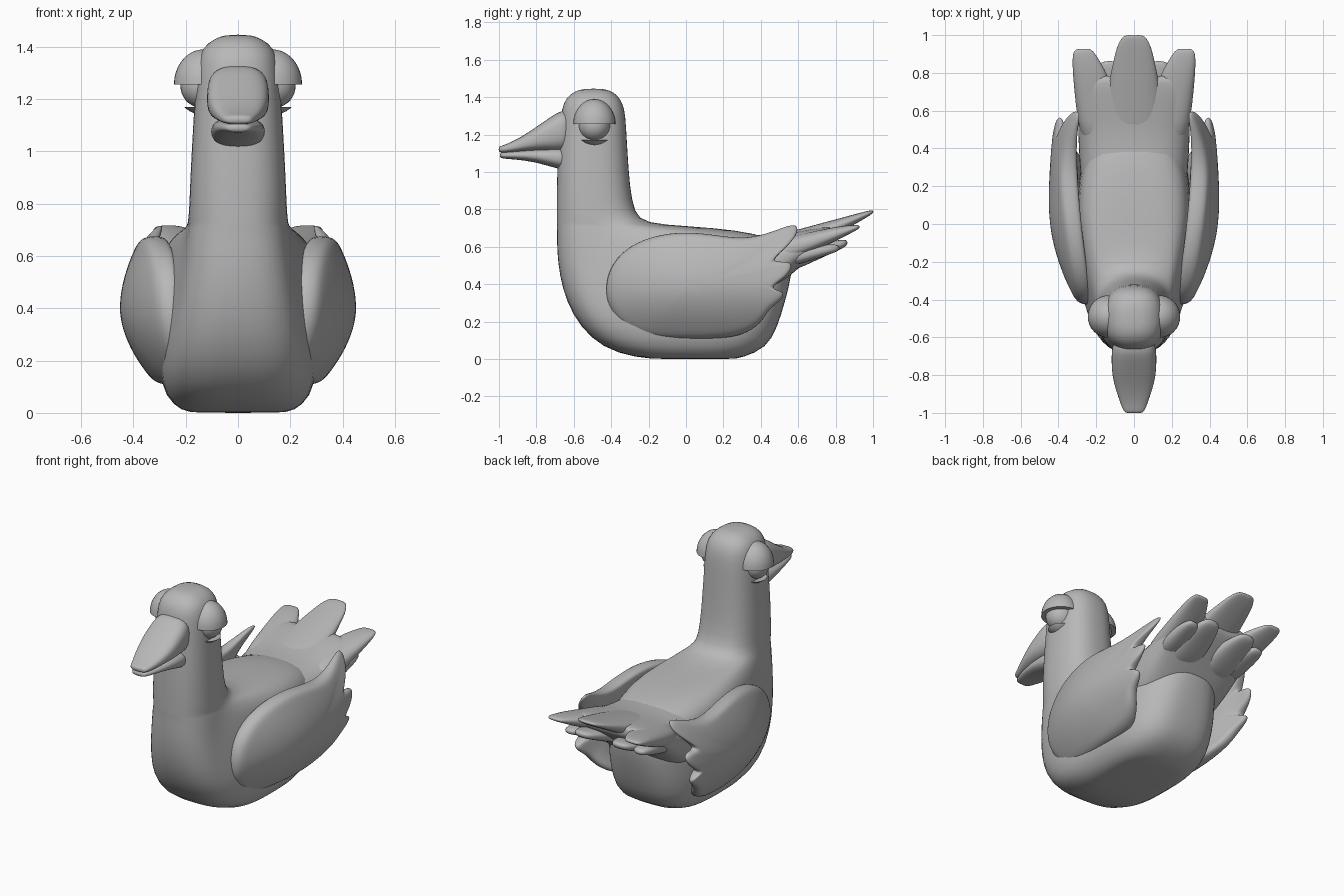
import bpy, bmesh, math
from mathutils import Vector

grey = bpy.data.materials.new("plain grey")
grey.diffuse_color = (0.48, 0.48, 0.48, 1)


def finish(name, bm, mirror=False, subdiv=1):
    bmesh.ops.recalc_face_normals(bm, faces=bm.faces)
    me = bpy.data.meshes.new(name)
    bm.to_mesh(me)
    bm.free()
    ob = bpy.data.objects.new(name, me)
    bpy.context.collection.objects.link(ob)
    me.materials.append(grey)
    me.shade_smooth()
    if mirror:
        ob.modifiers.new("mirror", 'MIRROR').use_mirror_merge = False
    if subdiv:
        s = ob.modifiers.new("smooth", 'SUBSURF')
        s.levels = s.render_levels = subdiv
    return ob


def skin(bm, loops):
    """Bridge equal vertex loops and close both ends."""
    n = len(loops[0])
    for a, b in zip(loops, loops[1:]):
        for i in range(n):
            bm.faces.new((a[i], a[(i + 1) % n], b[(i + 1) % n], b[i]))
    bm.faces.new(loops[0])
    bm.faces.new(loops[-1][::-1])


def loft(name, rings, axis='Y', power=2.5, n=24, mirror=False):
    """Rings: (position, centre x, other centre, half width, half depth[, taper, neck width])."""
    bm = bmesh.new()
    loops = []
    for t, cx, co, a, b, *front in rings:
        p = power(t) if callable(power) else power
        loop = []
        for i in range(n):
            ang = 2 * math.pi * (i + 0.5) / n
            c, s = math.cos(ang), math.sin(ang)
            x = cx + a * math.copysign(abs(c) ** (2 / p), c)
            o = co + b * math.copysign(abs(s) ** (2 / p), s)
            if front:
                # narrow the breast, but never inside the neck running down through it
                x *= 1 - front[0] * min(1, max(0, (0.05 - o) / 0.5))
                d = min(1, abs(o - (co - b + 0.22)) / 0.22)
                neck = front[1] * (1 - d ** 2.5) ** 0.4
                x = math.copysign(max(abs(x), neck), c)
            loop.append(bm.verts.new((x, t, o) if axis == 'Y' else (x, o, t)))
        loops.append(loop)
    skin(bm, loops)
    return finish(name, bm, mirror)


# Body, neck and head: horizontal slices (z, front y, back y, half width, front taper, neck width)
slices = [(0.0, -0.13, 0.25, 0.16, 0, 0), (0.006, -0.27, 0.30, 0.215, 0, 0),
          (0.06, -0.45, 0.435, 0.28, 0, 0),
          (0.17, -0.565, 0.49, 0.305, 0, 0), (0.30, -0.64, 0.53, 0.305, 0.06, 0.25),
          (0.45, -0.68, 0.57, 0.305, 0.12, 0.225), (0.58, -0.692, 0.57, 0.30, 0.18, 0.207),
          (0.65, -0.692, 0.46, 0.28, 0.20, 0.20), (0.69, -0.692, 0.27, 0.24, 0.14, 0.195),
          (0.71, -0.692, 0.02, 0.205, 0.04, 0.192), (0.725, -0.692, -0.22, 0.192, 0, 0),
          (0.78, -0.692, -0.275, 0.187, 0, 0), (0.92, -0.692, -0.30, 0.182, 0, 0),
          (1.10, -0.685, -0.312, 0.172, 0, 0), (1.25, -0.672, -0.32, 0.163, 0, 0),
          (1.34, -0.665, -0.328, 0.156, 0, 0), (1.395, -0.642, -0.352, 0.137, 0, 0),
          (1.43, -0.60, -0.39, 0.093, 0, 0), (1.446, -0.55, -0.44, 0.045, 0, 0)]
loft("body_neck_head", [(z, 0, (f + b) / 2, w, (b - f) / 2, k, nk) for z, f, b, w, k, nk in slices],
     axis='Z', power=lambda z: 3.1 if z < 0.4 else 2.7 if z < 0.5 else 2.5, n=32)

# Beak halves
loft("upper_beak", [(-0.60, 0, 1.225, 0.11, 0.11), (-0.67, 0, 1.22, 0.118, 0.11),
                    (-0.72, 0, 1.203, 0.12, 0.094), (-0.80, 0, 1.177, 0.117, 0.065),
                    (-0.88, 0, 1.148, 0.097, 0.039), (-0.96, 0, 1.125, 0.068, 0.023),
                    (-0.992, 0, 1.121, 0.055, 0.018), (-1.002, 0, 1.121, 0.04, 0.01)], power=2.8)
loft("lower_beak", [(-0.60, 0, 1.07, 0.10, 0.065), (-0.68, 0, 1.073, 0.105, 0.06),
                    (-0.80, 0, 1.09, 0.10, 0.036), (-0.93, 0, 1.09, 0.07, 0.021),
                    (-0.985, 0, 1.089, 0.05, 0.018), (-0.995, 0, 1.089, 0.035, 0.01)], power=2.4)


# Eyes: whole or cut spheres, mirrored
def eye_part(name, x, z, radius, stretch=1.0, cut=None, keep_top=True):
    bm = bmesh.new()
    bmesh.ops.create_uvsphere(bm, u_segments=32, v_segments=18, radius=radius)
    for v in bm.verts:
        v.co = Vector((x + v.co.x, -0.49 + v.co.y, z + v.co.z * stretch))
    if cut is not None:
        r = bmesh.ops.bisect_plane(bm, geom=bm.verts[:] + bm.edges[:] + bm.faces[:],
                                   plane_co=(0, 0, cut), plane_no=(0, 0, 1), dist=1e-5,
                                   clear_inner=keep_top, clear_outer=not keep_top)
        edges = [e for e in r["geom_cut"] if isinstance(e, bmesh.types.BMEdge)]
        bmesh.ops.contextual_create(bm, geom=edges)
    ob = finish(name, bm, mirror=True, subdiv=0)
    bpy.context.view_layer.objects.active = ob
    ob.select_set(True)
    bpy.ops.object.shade_smooth_by_angle(angle=math.radians(40))
    ob.select_set(False)


eye_part("eyeballs", 0.135, 1.25, 0.085)
eye_part("upper_eyelids", 0.132, 1.255, 0.113, 1.19, cut=1.256)
eye_part("lower_eyelids", 0.132, 1.245, 0.106, cut=1.17, keep_top=False)

# Tail root flowing out of the back, and its feathers
loft("tail_root", [(0.0, 0, 0.45, 0.25, 0.20), (0.20, 0, 0.455, 0.28, 0.21),
                   (0.35, 0, 0.47, 0.292, 0.193), (0.47, 0, 0.515, 0.297, 0.15),
                   (0.57, 0, 0.57, 0.298, 0.11), (0.67, 0, 0.62, 0.297, 0.078),
                   (0.75, 0, 0.658, 0.275, 0.052), (0.79, 0, 0.675, 0.22, 0.03)], power=2.7)
loft("middle_tail_feather", [(0.35, 0, 0.54, 0.17, 0.09), (0.55, 0, 0.602, 0.16, 0.077),
                             (0.72, 0, 0.672, 0.14, 0.054),
                             (0.85, 0, 0.726, 0.112, 0.034), (0.94, 0, 0.763, 0.092, 0.022),
                             (0.985, 0, 0.782, 0.066, 0.013), (1.002, 0, 0.788, 0.045, 0.007)])
loft("side_tail_feathers", [(0.40, 0.15, 0.55, 0.12, 0.08), (0.55, 0.185, 0.585, 0.115, 0.07),
                            (0.72, 0.215, 0.642, 0.103, 0.05),
                            (0.82, 0.24, 0.675, 0.086, 0.035), (0.89, 0.262, 0.697, 0.064, 0.02),
                            (0.918, 0.268, 0.705, 0.05, 0.012), (0.928, 0.268, 0.706, 0.032, 0.006)],
     mirror=True)
loft("lower_tail_feathers", [(0.50, 0.11, 0.50, 0.11, 0.06), (0.65, 0.12, 0.555, 0.105, 0.05),
                             (0.75, 0.125, 0.59, 0.09, 0.037), (0.83, 0.13, 0.613, 0.065, 0.026),
                             (0.865, 0.13, 0.623, 0.038, 0.014)], mirror=True)
loft("outer_lower_tail_feathers", [(0.52, 0.21, 0.53, 0.075, 0.05), (0.68, 0.225, 0.57, 0.07, 0.04),
                                   (0.77, 0.235, 0.588, 0.055, 0.028),
                                   (0.825, 0.24, 0.595, 0.032, 0.014)], mirror=True)

# Wings: side outline (y, z) scaled inward as rings over a curved shell
outline = [(-0.435, 0.38), (-0.41, 0.49), (-0.33, 0.59), (-0.19, 0.66), (0.0, 0.685),
           (0.18, 0.66), (0.31, 0.645), (0.43, 0.67), (0.53, 0.71), (0.605, 0.73),
           (0.60, 0.665), (0.53, 0.59), (0.44, 0.512), (0.58, 0.53), (0.56, 0.465),
           (0.51, 0.42), (0.445, 0.375), (0.535, 0.36), (0.515, 0.315), (0.44, 0.265),
           (0.41, 0.195), (0.30, 0.115), (0.10, 0.105), (-0.12, 0.105), (-0.28, 0.11),
           (-0.37, 0.19), (-0.42, 0.28)]


def wing_x(y, z):
    ky = 0.55 if y < 0.1 else 0.15
    kz = 1.6 if z < 0.4 else 1.05
    return 0.452 - ky * (y - 0.1) ** 2 - kz * (z - 0.4) ** 2


def wing_loop(bm, scale, inner):
    loop = []
    for py, pz in outline:
        # inner rings ease towards a plain oval so the notches stay at the rim
        ang = math.atan2(pz - 0.40, py - 0.05)
        mix = 1 - scale ** 4
        oy, oz = 0.05 + 0.45 * math.cos(ang), 0.40 + 0.27 * math.sin(ang)
        qy, qz = py + (oy - py) * mix, pz + (oz - pz) * mix
        y, z = 0.05 + (qy - 0.05) * scale, 0.40 + (qz - 0.40) * scale
        x = wing_x(y, z)
        if inner:
            rear = min(1, max(0, (y - 0.34) / 0.22))
            x -= (0.085 + 0.08 * (1 - scale ** 2)) * (1 - rear) + 0.03 * rear
        loop.append(bm.verts.new((x, y, z)))
    return loop


bm = bmesh.new()
skin(bm, [wing_loop(bm, s, False) for s in (0.12, 0.4, 0.7, 0.9, 1.0)]
     + [wing_loop(bm, s, True) for s in (1.0, 0.9, 0.7, 0.4, 0.12)])
finish("wings", bm, mirror=True, subdiv=2)
